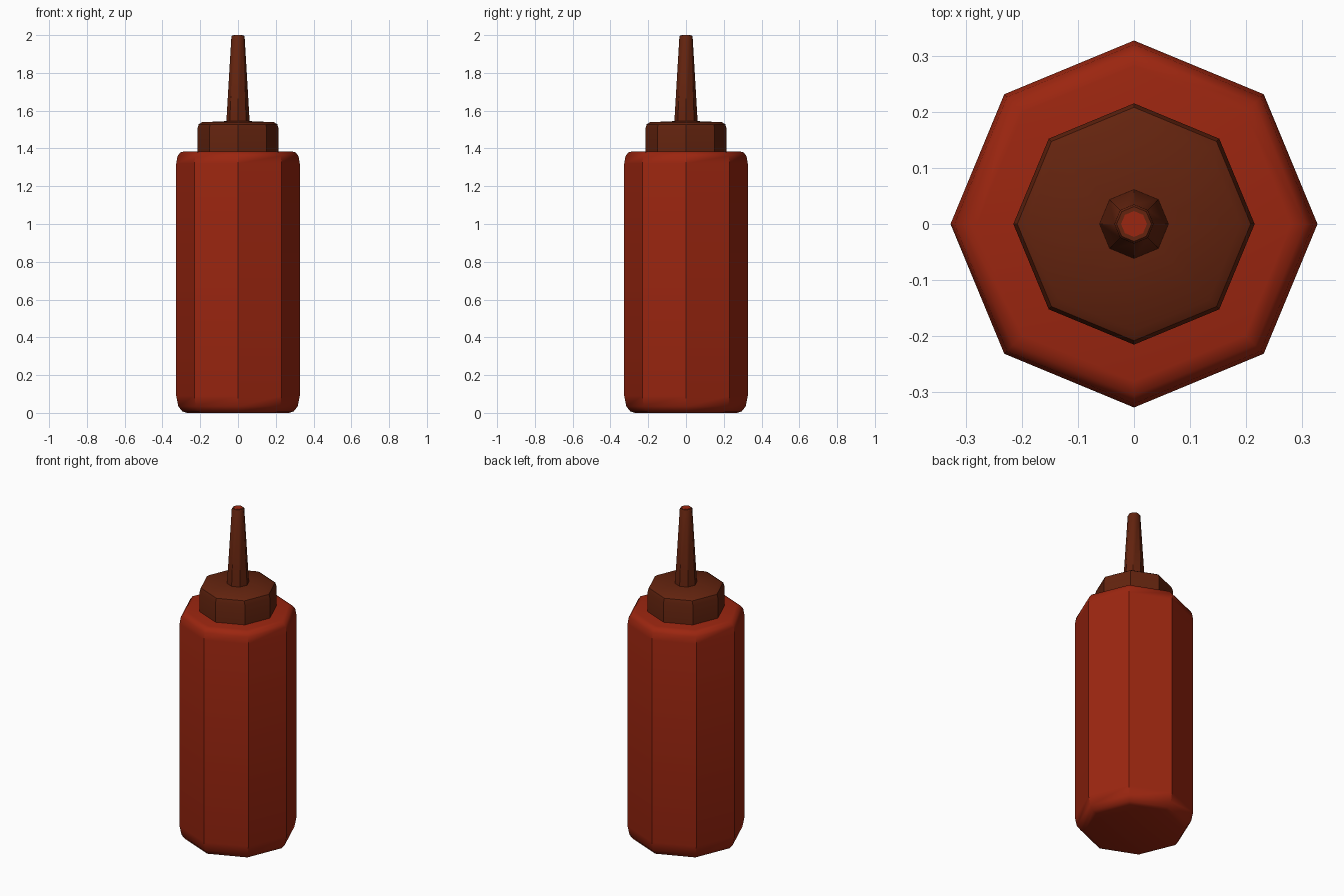
import bpy, bmesh, math

if "Cube" in bpy.data.objects:
    bpy.data.objects.remove(bpy.data.objects["Cube"])

SIDES = 8


def material(name, rgb):
    m = bpy.data.materials.new(name)
    m.diffuse_color = (*rgb, 1)
    m.use_nodes = True
    m.node_tree.nodes["Principled BSDF"].inputs["Base Color"].default_value = m.diffuse_color
    return m


RED = material("sauce_red", (0.33, 0.019, 0.005))
BROWN = material("dark_brown", (0.125, 0.017, 0.0045))


def lathe(name, profile, mat):
    """Eight-sided turned part from (radius, z) points, bottom to top, capped."""
    bm = bmesh.new()
    rings = []
    for r, z in profile:
        rings.append([bm.verts.new((r * math.cos(2 * math.pi * i / SIDES),
                                    r * math.sin(2 * math.pi * i / SIDES), z))
                      for i in range(SIDES)])
    for a, b in zip(rings, rings[1:]):
        for i in range(SIDES):
            j = (i + 1) % SIDES
            bm.faces.new((a[i], a[j], b[j], b[i]))
    bm.faces.new(rings[0][::-1])
    bm.faces.new(rings[-1])
    mesh = bpy.data.meshes.new(name)
    bm.to_mesh(mesh)
    bm.free()
    mesh.materials.append(mat)
    ob = bpy.data.objects.new(name, mesh)
    bpy.context.collection.objects.link(ob)
    bpy.ops.object.select_all(action='DESELECT')
    ob.select_set(True)
    bpy.context.view_layer.objects.active = ob
    bpy.ops.object.shade_smooth_by_angle(angle=math.radians(40))
    return ob


# Bottle body with rounded top and bottom rims
lathe("bottle_body", [(0.27, 0), (0.295, 0.008), (0.316, 0.035), (0.327, 0.09),
                      (0.327, 1.32), (0.32, 1.36), (0.305, 1.379), (0.28, 1.385)], RED)

# Screw cap
lathe("cap", [(0.215, 1.38), (0.215, 1.505), (0.208, 1.528),
              (0.19, 1.539), (0.05, 1.545)], BROWN)

# Tapered nozzle
lathe("nozzle", [(0.062, 1.535), (0.035, 1.993), (0.031, 1.999), (0.023, 1.999)], BROWN)

# Sauce showing in the nozzle opening
lathe("nozzle_opening", [(0.023, 1.994), (0.023, 2.0)], RED)
